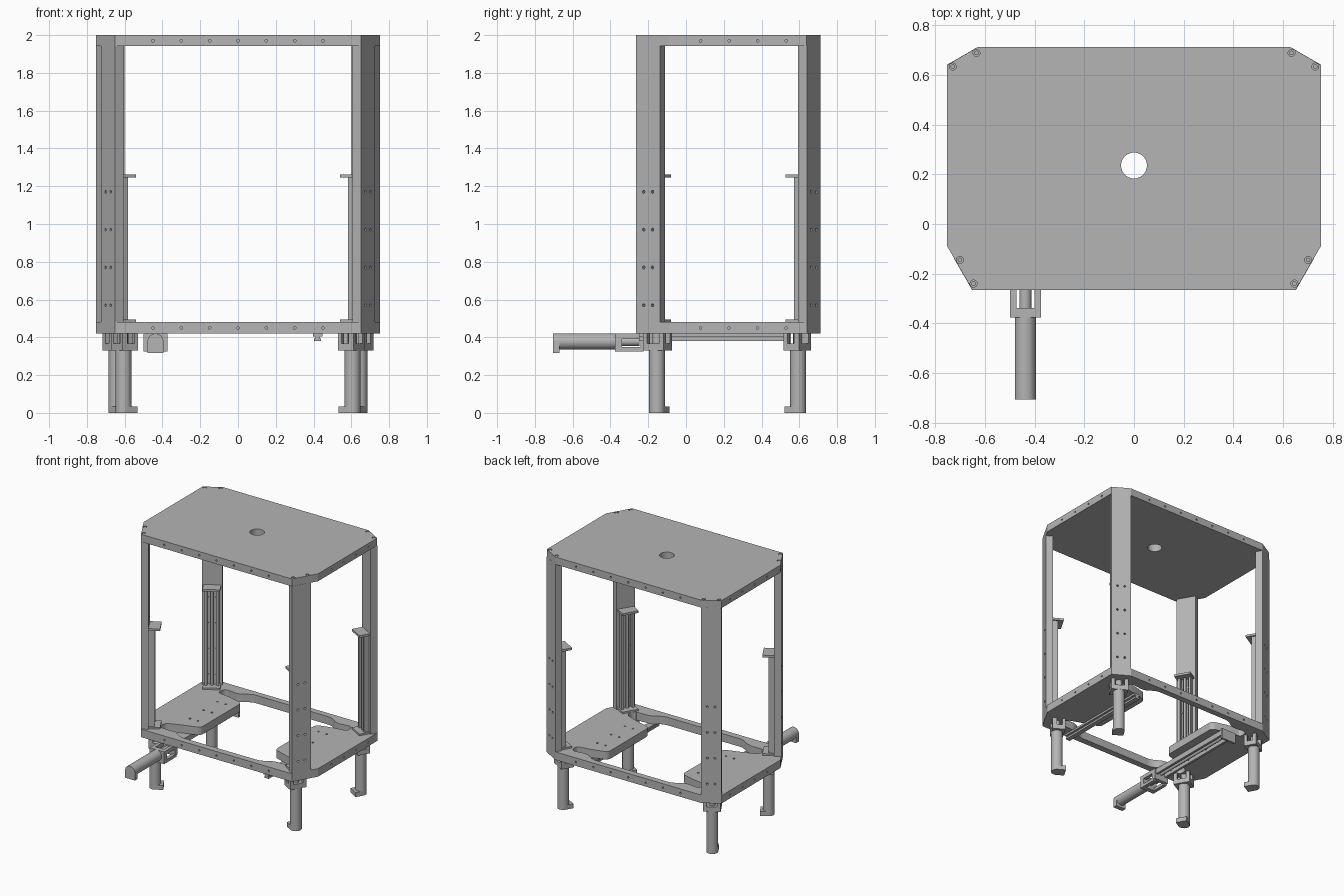
import bpy, bmesh, math
from mathutils import Matrix, Vector

cube = bpy.data.objects.get("Cube")
if cube:
    bpy.data.objects.remove(cube, do_unlink=True)

grey = bpy.data.materials.new("machined grey")
grey.use_nodes = True
grey.diffuse_color = (0.46, 0.46, 0.46, 1)
grey.node_tree.nodes["Principled BSDF"].inputs["Base Color"].default_value = grey.diffuse_color


def finish(name, bm, smooth=False):
    bmesh.ops.recalc_face_normals(bm, faces=bm.faces)
    mesh = bpy.data.meshes.new(name)
    bm.to_mesh(mesh)
    bm.free()
    mesh.materials.append(grey)
    obj = bpy.data.objects.new(name, mesh)
    bpy.context.collection.objects.link(obj)
    if smooth:
        select(obj)
        bpy.ops.object.shade_smooth_by_angle(angle=math.radians(35))
    return obj


def select(obj):
    bpy.ops.object.select_all(action="DESELECT")
    obj.select_set(True)
    bpy.context.view_layer.objects.active = obj


def add_box(bm, frame, lo, hi):
    lo, hi = Vector(lo), Vector(hi)
    size = Matrix.Diagonal((*(hi - lo), 1))
    bmesh.ops.create_cube(bm, size=1, matrix=frame @ Matrix.Translation((lo + hi) / 2) @ size)


def add_rod(bm, frame, base, radius, length, axis="Z", sides=32):
    """Cylinder starting at base and running along one axis of the frame."""
    turn = {"X": Matrix.Rotation(math.pi / 2, 4, "Y"),
            "Y": Matrix.Rotation(-math.pi / 2, 4, "X"), "Z": Matrix()}[axis]
    m = frame @ Matrix.Translation(base) @ turn @ Matrix.Translation((0, 0, length / 2))
    bmesh.ops.create_cone(bm, cap_ends=True, segments=sides, radius1=radius,
                          radius2=radius, depth=length, matrix=m)


def slab(name, points, z0, z1, rounding=0):
    bm = bmesh.new()
    bm.faces.new([bm.verts.new((x, y, z0)) for x, y in points])
    if rounding:
        bmesh.ops.bevel(bm, geom=bm.verts[:], offset=rounding, segments=5,
                        affect="VERTICES", profile=0.5, clamp_overlap=True)
    new = bmesh.ops.extrude_face_region(bm, geom=bm.faces[:])["geom"]
    bmesh.ops.translate(bm, vec=(0, 0, z1 - z0), verts=[g for g in new if isinstance(g, bmesh.types.BMVert)])
    return finish(name, bm)


def cut(obj, cutter):
    cutter.hide_render = True
    mod = obj.modifiers.new("cut", "BOOLEAN")
    mod.operation, mod.solver, mod.object = "DIFFERENCE", "EXACT", cutter
    select(obj)
    bpy.ops.object.modifier_apply(modifier=mod.name)
    bpy.data.objects.remove(cutter, do_unlink=True)


def mirrored(half):
    return half + [(-x, y) for x, y in reversed(half)]


def corner_frame(x, y, nx, ny):
    """Local x along the plate, local y inward, local z up."""
    n = Vector((nx, ny, 0)).normalized()
    t = n.cross(Vector((0, 0, 1)))
    return Matrix.Translation((x, y, 0)) @ Matrix((t, n, (0, 0, 1))).transposed().to_4x4()


S, C = 0.5, math.sqrt(0.75)
corners = {}
for side, s in (("left", 1), ("right", -1)):
    corners["front_" + side] = corner_frame(s * 0.688, -0.201, -s * C, S)
    corners["back_" + side] = corner_frame(s * 0.69, 0.676, -s * S, -C)

outline = mirrored([(0.65, -0.265), (0.752, -0.088), (0.752, 0.639), (0.627, 0.712)])
ID = Matrix()


def edge_holes(z):
    bm = bmesh.new()
    for i in range(-3, 4):
        for y in (-0.275, 0.69):
            add_rod(bm, ID, (i * 0.15, y, z), 0.007, 0.03, "Y", 10)
    for i in range(4):
        for x in (-0.762, 0.73):
            add_rod(bm, ID, (x, 0.077 + i * 0.151, z), 0.007, 0.03, "X", 10)
    return finish("hole_cutter", bm)


# Top plate with centre hole, edge holes and screw recesses
top = slab("top_plate", outline, 1.942, 2.0)
cut(top, edge_holes(1.97))
bm = bmesh.new()
add_rod(bm, ID, (0, 0.235, 1.9), 0.052, 0.2, sides=48)
for frame in corners.values():
    for t in (-0.055, 0.055):
        add_rod(bm, frame, (t, 0.018, 1.985), 0.014, 0.03, sides=20)
cut(top, finish("hole_cutter", bm))

# Lower frame: two side shelves joined by slim front and back rails
base = slab("lower_frame", outline, 0.42, 0.482)
opening = mirrored([(0.34, -0.215), (0.42, -0.165), (0.57, -0.16), (0.57, -0.085), (0.45, -0.04),
                    (0.32, 0.0), (0.32, 0.5), (0.45, 0.535), (0.56, 0.55), (0.55, 0.625),
                    (0.42, 0.61), (0.34, 0.665)])
cut(base, slab("opening_cutter", opening, 0.3, 0.6, 0.03))
cut(base, edge_holes(0.45))
bm = bmesh.new()
for s in (-1, 1):
    for x in (0.40, 0.47):
        for y in (0.08, 0.25, 0.42):
            add_rod(bm, ID, (s * x, y, 0.47), 0.008, 0.03, sides=10)
cut(base, finish("hole_cutter", bm))


# Motor-driven linear slide: length on local z, depth on local y
def slide(tag, frame):
    bm = bmesh.new()
    axis = 0.042
    add_rod(bm, frame, (0, axis, 0.0), 0.042, 0.33, sides=40)
    add_box(bm, frame, (-0.042, axis, 0.0), (0.042, axis + 0.06, 0.035))
    finish("motor_" + tag, bm, True)

    bm = bmesh.new()
    add_box(bm, frame, (-0.0625, 0.0, 0.33), (0.0625, 0.095, 0.367))
    for s in (-1, 1):
        x0, x1 = sorted((s * 0.036, s * 0.0625))
        add_box(bm, frame, (x0, 0.0, 0.367), (x1, 0.03, 0.48))
        add_box(bm, frame, (x0, 0.072, 0.367), (x1, 0.095, 0.48))
    add_box(bm, frame, (-0.0625, 0.0, 0.465), (0.0625, 0.082, 0.495))
    finish("motor_bracket_" + tag, bm)

    bm = bmesh.new()
    add_rod(bm, frame, (0, axis, 0.36), 0.024, 0.1, sides=24)
    add_rod(bm, frame, (0, 0.026, 0.49), 0.011, 0.757, sides=16)
    finish("drive_screw_" + tag, bm, True)

    bm = bmesh.new()
    add_box(bm, frame, (-0.05, 0.0, 0.49), (0.05, 0.012, 1.247))
    for s in (-1, 1):
        for a, b, depth in ((0.032, 0.05, 0.04), (0.017, 0.022, 0.02)):
            x0, x1 = sorted((s * a, s * b))
            add_box(bm, frame, (x0, 0.0, 0.49), (x1, depth, 1.247))
        for i in range(4):
            add_rod(bm, frame, (s * 0.027, 0.0, 0.57 + i * 0.2), 0.005, 0.018, "Y", 10)
    finish("slide_channel_" + tag, bm)

    bm = bmesh.new()
    add_box(bm, frame, (-0.0625, 0.0, 1.245), (0.0625, 0.082, 1.262))
    finish("slide_end_plate_" + tag, bm)


# Corner pillars, their screws and upright slides
for tag, frame in corners.items():
    bm = bmesh.new()
    add_box(bm, frame, (-0.0725, 0, 0.42), (0.0725, 0.053, 1.942))
    pillar = finish("pillar_" + tag, bm)
    bm = bmesh.new()
    for t in (-0.027, 0.027):
        for i in range(4):
            add_rod(bm, frame, (t, -0.01, 0.57 + i * 0.2), 0.008, 0.03, "Y", 12)
    cut(pillar, finish("hole_cutter", bm))
    bm = bmesh.new()
    for t in (-0.055, 0.055):
        add_rod(bm, frame, (t, 0.018, 1.98), 0.009, 0.017, sides=16)
    finish("top_screws_" + tag, bm, True)
    slide(tag, frame @ Matrix.Translation((0, 0.053, 0)))

# Horizontal slide hung under the right shelf
lying = Matrix(((1, 0, 0), (0, 0, 1), (0, -1, 0))).to_4x4()
slide("under_shelf", Matrix.Translation((-0.437, -0.705, 0.42)) @ lying)

# Plain guide rail under the left shelf
bm = bmesh.new()
add_box(bm, ID, (0.396, -0.25, 0.405), (0.447, 0.54, 0.42))
add_box(bm, ID, (0.403, -0.25, 0.38), (0.44, 0.54, 0.395))
add_box(bm, ID, (0.41, -0.25, 0.395), (0.433, 0.54, 0.405))
finish("guide_rail", bm)
